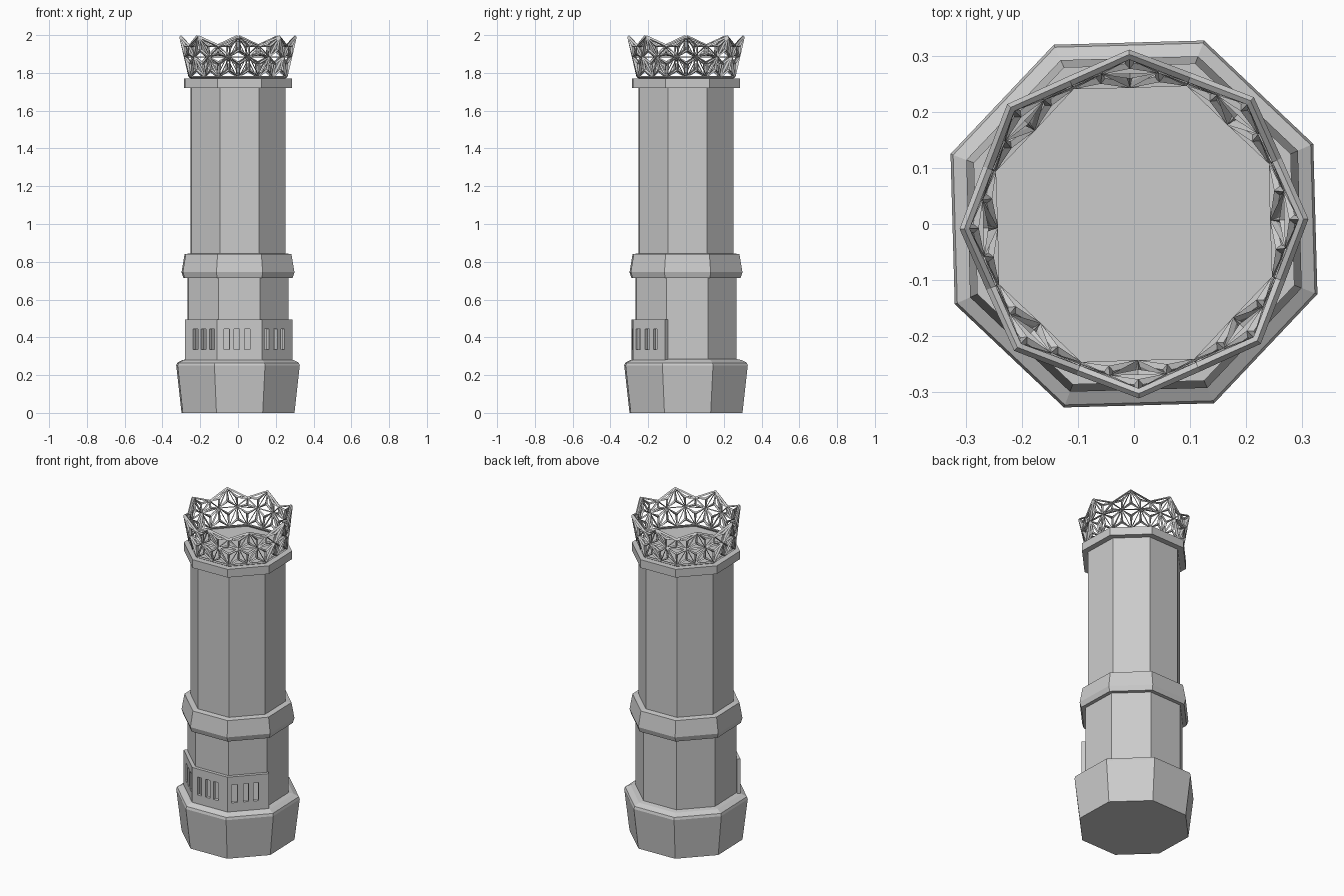
import bpy, bmesh, math

if "Cube" in bpy.data.objects:
    bpy.data.objects.remove(bpy.data.objects["Cube"])

ROT = math.radians(24.1)   # first corner of the octagon
STEP = math.pi / 4


def corner(k, r, z):
    a = ROT + k * STEP
    return (r * math.cos(a), r * math.sin(a), z)


def finish(bm, name):
    me = bpy.data.meshes.new(name)
    bm.to_mesh(me)
    bm.free()
    ob = bpy.data.objects.new(name, me)
    bpy.context.collection.objects.link(ob)
    return ob


def octagon_loft(name, profile, skip=None):
    """Stack octagon rings (radius, z); skip(ring, side) leaves a side open."""
    bm = bmesh.new()
    rings = [[bm.verts.new(corner(k, r, z)) for k in range(8)] for r, z in profile]
    for i in range(len(rings) - 1):
        for k in range(8):
            if skip and skip(i, k):
                continue
            n = (k + 1) % 8
            bm.faces.new((rings[i][k], rings[i][n], rings[i + 1][n], rings[i + 1][k]))
    bm.faces.new(rings[0][::-1])
    bm.faces.new(rings[-1])
    return finish(bm, name)


# Hollow tower body; the three front sides are open behind the grille
FRONT_SIDES = (4, 5, 6)
octagon_loft("tower_body", [
    (0.32, 0), (0.35, 0.25), (0.345, 0.265), (0.315, 0.28), (0.286, 0.285),
    (0.286, 0.49), (0.286, 0.715), (0.31, 0.715), (0.32, 0.745), (0.303, 0.84),
    (0.27, 0.845), (0.27, 1.72), (0.306, 1.72), (0.306, 1.77)],
    skip=lambda i, k: i == 4 and k in FRONT_SIDES)

# Slotted grille wrapping three front sides
slots = {4: [0, .25, .40, .50, .65, .76, .91, 1],
         5: [0, .15, .27, .38, .50, .61, .74, 1],
         6: [0, .09, .24, .38, .51, .63, .75, 1]}
heights = [0.275, 0.335, 0.445, 0.495]
bm = bmesh.new()
for side, cols in slots.items():
    grid = []
    for z in heights:
        a, b = corner(side, 0.308, z), corner(side + 1, 0.308, z)
        grid.append([bm.verts.new([p + (q - p) * t for p, q in zip(a, b)]) for t in cols])
    for j in range(3):
        for i in range(7):
            if j == 1 and i % 2 == 1:
                continue
            bm.faces.new((grid[j][i], grid[j][i + 1], grid[j + 1][i + 1], grid[j + 1][i]))
bmesh.ops.remove_doubles(bm, verts=bm.verts, dist=1e-4)
grille = finish(bm, "front_grille")
m = grille.modifiers.new("thickness", 'SOLIDIFY')
m.thickness = 0.02
m.offset = -1
m.use_even_offset = True

# Open triangulated crown: eight base corners and eight flared tips, split once
bm = bmesh.new()
low = [bm.verts.new(corner(k, 0.272, 1.78)) for k in range(8)]
tip = [bm.verts.new(corner(k + 0.5, 0.302, 1.99)) for k in range(8)]
for k in range(8):
    n = (k + 1) % 8
    bm.faces.new((low[k], low[n], tip[k]))
    bm.faces.new((low[n], tip[n], tip[k]))
bmesh.ops.subdivide_edges(bm, edges=bm.edges[:], cuts=1, use_grid_fill=True)
for v in bm.verts:
    # top edge dips between tips
    if v.co.z > 1.95 and math.hypot(v.co.x, v.co.y) < 0.29:
        v.co.z = 1.94
bmesh.ops.poke(bm, faces=bm.faces[:])
crown = finish(bm, "crown_lattice")
m = crown.modifiers.new("bars", 'WIREFRAME')
m.thickness = 0.018
m.use_even_offset = False
m.use_boundary = True
